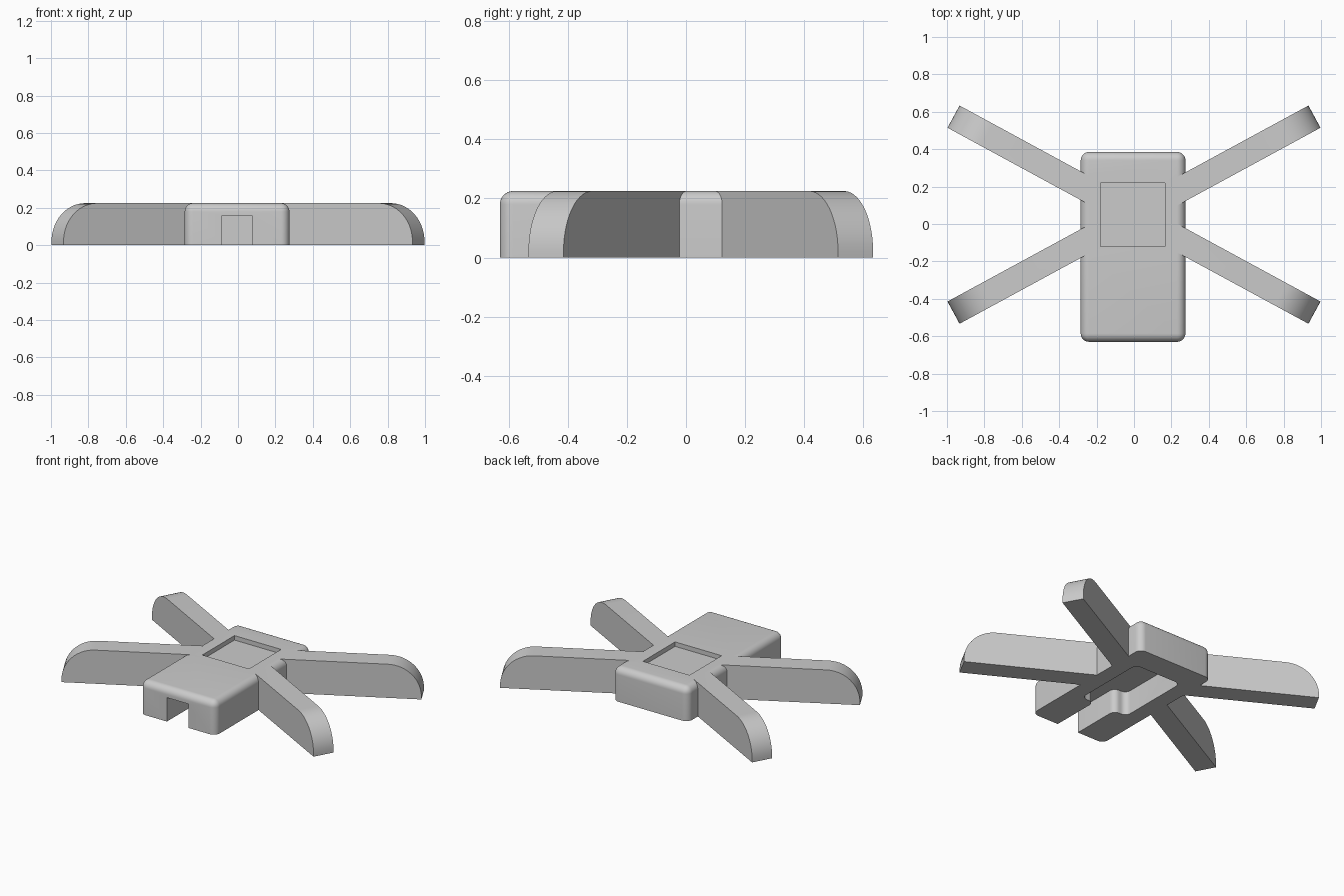
import bpy, bmesh, math
from mathutils import Matrix, Vector

if "Cube" in bpy.data.objects:
    bpy.data.objects.remove(bpy.data.objects["Cube"], do_unlink=True)

HEIGHT = 0.225
grey = bpy.data.materials.new("plain grey")
grey.use_nodes = True
colour = (0.6, 0.6, 0.6, 1)
grey.diffuse_color = colour
grey.node_tree.nodes["Principled BSDF"].inputs["Base Color"].default_value = colour


def make_object(name, bm):
    bmesh.ops.recalc_face_normals(bm, faces=bm.faces[:])
    mesh = bpy.data.meshes.new(name)
    bm.to_mesh(mesh)
    bm.free()
    mesh.materials.append(grey)
    obj = bpy.data.objects.new(name, mesh)
    bpy.context.collection.objects.link(obj)
    return obj


def prism(points, offset):
    """Extrude a closed outline along an offset vector."""
    bm = bmesh.new()
    face = bm.faces.new([bm.verts.new(p) for p in points])
    new = bmesh.ops.extrude_face_region(bm, geom=[face])["geom"]
    bmesh.ops.translate(bm, vec=offset, verts=[v for v in new if isinstance(v, bmesh.types.BMVert)])
    return bm


def box(x0, x1, y0, y1, z0, z1):
    return prism([(x0, y0, z0), (x1, y0, z0), (x1, y1, z0), (x0, y1, z0)], Vector((0, 0, z1 - z0)))


def is_vertical(edge):
    a, b = (v.co for v in edge.verts)
    return abs(a.z - b.z) > 0.01


def round_edges(bm, edges, radius, segments=8):
    bmesh.ops.bevel(bm, geom=edges, offset=radius, segments=segments, profile=0.5, affect='EDGES')


def combine(target, tool, operation):
    mod = target.modifiers.new(operation.title(), 'BOOLEAN')
    mod.operation = operation
    mod.solver = 'EXACT'
    mod.object = tool
    bpy.context.view_layer.objects.active = target
    bpy.ops.object.modifier_apply(modifier=mod.name)
    bpy.data.objects.remove(tool, do_unlink=True)


# Body block, rounded everywhere except around the base
bm = box(-0.285, 0.275, -0.63, 0.385, 0, HEIGHT)
round_edges(bm, [e for e in bm.edges if max(v.co.z for v in e.verts) > 0.1], 0.045)
body = make_object("body_with_arms", bm)

# Two crossed bars give the four arms, with tips rounded down to the base
HALF, WIDTH, TIP, STEPS = 1.098, 0.135, 0.205, 14
arc = [(HALF - TIP + TIP * math.cos(t), HEIGHT - TIP + TIP * math.sin(t))
       for t in (math.pi / 2 * i / STEPS for i in range(STEPS + 1))]
outline = [(HALF, 0)] + arc + [(-s, z) for s, z in reversed(arc)] + [(-HALF, 0)]
for angle in (28.5, -28.5):
    bm = prism([(s, -WIDTH / 2, z) for s, z in outline], Vector((0, WIDTH, 0)))
    bm.transform(Matrix.Translation((0, 0.05, 0)) @ Matrix.Rotation(math.radians(angle), 4, 'Z'))
    combine(body, make_object("arm_bar", bm), 'UNION')

# Underside cavity with a narrower channel opening through the front
bm = prism([(-0.085, -0.8, -0.1), (0.075, -0.8, -0.1), (0.075, -0.29, -0.1), (0.17, -0.29, -0.1),
            (0.17, 0.22, -0.1), (-0.18, 0.22, -0.1), (-0.18, -0.29, -0.1), (-0.085, -0.29, -0.1)],
           Vector((0, 0, 0.26)))
round_edges(bm, [e for e in bm.edges if is_vertical(e) and e.verts[0].co.y > -0.7], 0.04)
combine(body, make_object("underside_cavity", bm), 'DIFFERENCE')

# Shallow square recess on top
combine(body, make_object("top_recess", box(-0.18, 0.165, -0.12, 0.22, HEIGHT - 0.03, 0.4)), 'DIFFERENCE')

bpy.ops.object.select_all(action='DESELECT')
body.select_set(True)
bpy.context.view_layer.objects.active = body
bpy.ops.object.shade_smooth_by_angle(angle=math.radians(30))
